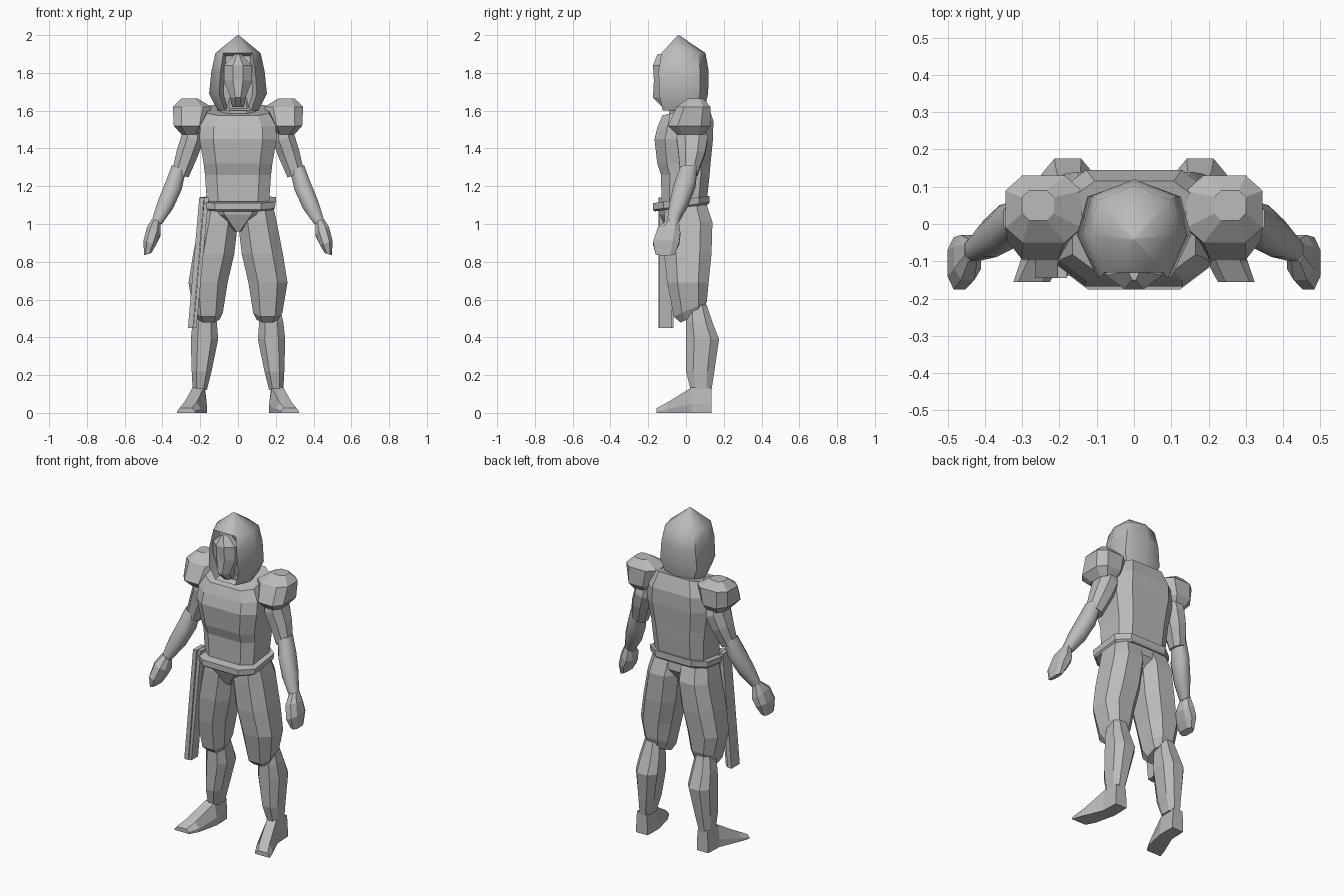
import bpy, bmesh, math
from mathutils import Vector

grey = bpy.data.materials.new("plain grey")
grey.diffuse_color = (0.5, 0.5, 0.5, 1)


def finish(name, bm, smooth_angle=0):
    bmesh.ops.recalc_face_normals(bm, faces=bm.faces)
    if smooth_angle:
        for f in bm.faces:
            f.smooth = True
        for e in bm.edges:
            e.smooth = e.calc_face_angle(0) < math.radians(smooth_angle)
    me = bpy.data.meshes.new(name)
    bm.to_mesh(me)
    bm.free()
    me.materials.append(grey)
    ob = bpy.data.objects.new(name, me)
    bpy.context.collection.objects.link(ob)
    return ob


def skin(bm, loops):
    """Join rings of points into a closed hull."""
    vs = [[bm.verts.new(p) for p in loop] for loop in loops]
    n = len(vs[0])
    for a, b in zip(vs, vs[1:]):
        for i in range(n):
            j = (i + 1) % n
            bm.faces.new((a[i], a[j], b[j], b[i]))
    bm.faces.new(vs[0])
    bm.faces.new(vs[-1])


def loft(name, rings, p=0.5, side=1, smooth=0):
    """Rings: z, x0, x1, y0, y1, [dz/dy, dz/dx]; bevelled-box cross-section."""
    prof = [(1, -p), (1, p), (p, 1), (-p, 1), (-1, p), (-1, -p), (-p, -1), (p, -1)]
    if p == 1:
        prof = [(1, -1), (1, 1), (-1, 1), (-1, -1)]
    loops = []
    for r in rings:
        z, x0, x1, y0, y1 = r[:5]
        ty, tx = (tuple(r[5:]) + (0, 0))[:2]
        cx, cy, rx, ry = (x0 + x1) / 2, (y0 + y1) / 2, (x1 - x0) / 2, (y1 - y0) / 2
        loops.append([(side * (cx + u * rx), cy + v * ry, z + ty * v * ry + tx * u * rx)
                      for u, v in prof])
    bm = bmesh.new()
    skin(bm, loops)
    return finish(name, bm, smooth)


def pair(name, rings, p=0.5, smooth=0):
    loft("left_" + name, rings, p, 1, smooth)
    loft("right_" + name, rings, p, -1, smooth)


# Hood: pointed eight-sided shell with recessed face opening
half = [(0.1, -0.145), (0.153, -0.03), (0.125, 0.075)]
outline = half + [(0, 0.12)] + [(-x, y) for x, y in reversed(half)]
loops = []
for z, sx, sy in [(1.60, 0.7, 0.83), (1.69, 1, 0.98), (1.81, 0.92, 1), (1.905, 0.78, 0.88)]:
    loops.append([(x * sx, -0.02 + (y + 0.02) * sy, z) for x, y in outline])
loops.append([(x * 0.02, -0.04 + y * 0.02, 2.0) for x, y in outline])
bm = bmesh.new()
skin(bm, loops)
bmesh.ops.recalc_face_normals(bm, faces=bm.faces)
front = [f for f in bm.faces if f.normal.y < -0.8 and f.calc_center_median().z < 1.9]
bmesh.ops.inset_region(bm, faces=front, thickness=0.022, depth=0)
bmesh.ops.translate(bm, vec=Vector((0, 0.05, 0)),
                    verts=list({v for f in front for v in f.verts}))
finish("hood", bm, 48)

# Face mask and neck
loft("face_mask", [(1.62, -.03, .03, -.125, -.05), (1.67, -.04, .04, -.175, -.06),
                   (1.76, -.075, .075, -.17, -.06), (1.84, -.075, .075, -.175, -.06),
                   (1.90, -.015, .015, -.15, -.08)], 0.35)
loft("neck", [(1.54, -.1, .1, -.09, .08), (1.68, -.08, .08, -.09, .07)])

# Torso, belt and pelvis
loft("torso", [(1.12, -.165, .165, -.13, .11), (1.26, -.175, .175, -.132, .125),
               (1.32, -.182, .182, -.152, .13), (1.45, -.205, .205, -.167, .143),
               (1.53, -.2, .2, -.15, .145, .1), (1.605, -.165, .165, -.125, .115, .25)], 0.64)
loft("belt", [(1.085, -.185, .185, -.165, .118, .13),
              (1.095, -.195, .195, -.175, .125, .13),
              (1.13, -.2, .2, -.175, .125, .13)], 0.62)
loft("pelvis", [(1.11, -.15, .15, -.145, .11), (1.05, -.12, .12, -.14, .115),
                (.96, -.015, .015, -.1, .06)], 0.6)

# Shoulder armour
pair("shoulder_pad", [(1.475, .2, .30, -.05, .1), (1.52, .165, .34, -.095, .13),
                      (1.62, .14, .345, -.05, .13), (1.665, .215, .30, .01, .09)], 0.55)

# Arms and hands
pair("upper_arm", [(1.52, .18, .29, -.04, .1), (1.45, .185, .30, -.05, .115, 0, .3),
                   (1.37, .215, .325, -.04, .1, 0, .3),
                   (1.26, .262, .35, -.03, .06, 0, .3)], 0.45)
pair("forearm", [(1.30, .275, .35, -.03, .06, 0, .3), (1.2, .298, .385, -.065, .05, 0, .4),
                 (1.1, .345, .425, -.088, .01, 0, .5),
                 (1.01, .405, .455, -.1, -.04, 0, .5)], 0.45, 50)
pair("hand", [(1.02, .41, .455, -.1, -.04, 0, .3), (.96, .41, .482, -.15, -.03, -.2, .5),
              (.90, .435, .5, -.175, -.035, 0, .4),
              (.84, .46, .498, -.16, -.06, 0, -.3)], 0.5)

# Baggy trousers
pair("trouser_leg", [(1.10, .0, .185, -.11, .11), (1.01, .0, .205, -.115, .14),
                     (.84, .02, .238, -.115, .135), (.69, .055, .262, -.1, .12),
                     (.55, .08, .235, -.065, .11, .45), (.505, .1, .21, -.03, .09, .45)], 0.5)

# Shins and feet
pair("shin", [(.57, .125, .22, .01, .11), (.48, .112, .24, 0, .14),
              (.39, .105, .25, 0, .175), (.22, .14, .245, 0, .15),
              (.12, .165, .24, .025, .135)], 0.5)

for name, s in (("left_foot", 1), ("right_foot", -1)):
    bm = bmesh.new()
    sections = [(.135, .168, .245, .13, .175, .24), (.03, .165, .25, .135, .18, .24),
                (-.10, .195, .305, .055, .22, .285), (-.155, .225, .323, .025, .245, .31)]
    skin(bm, [[(s * a, y, 0), (s * b, y, 0), (s * b, y, h * .35), (s * d, y, h),
               (s * c, y, h), (s * a, y, h * .35)] for y, a, b, h, c, d in sections])
    finish(name, bm)

# Hanging sash: two long strips on one hip only
loft("outer_sash", [(.45, -.265, -.238, -.145, -.065), (1.14, -.205, -.18, -.145, -.065)], 1)
loft("inner_sash", [(.45, -.236, -.22, -.14, -.075), (1.14, -.178, -.155, -.14, -.075)], 1)
